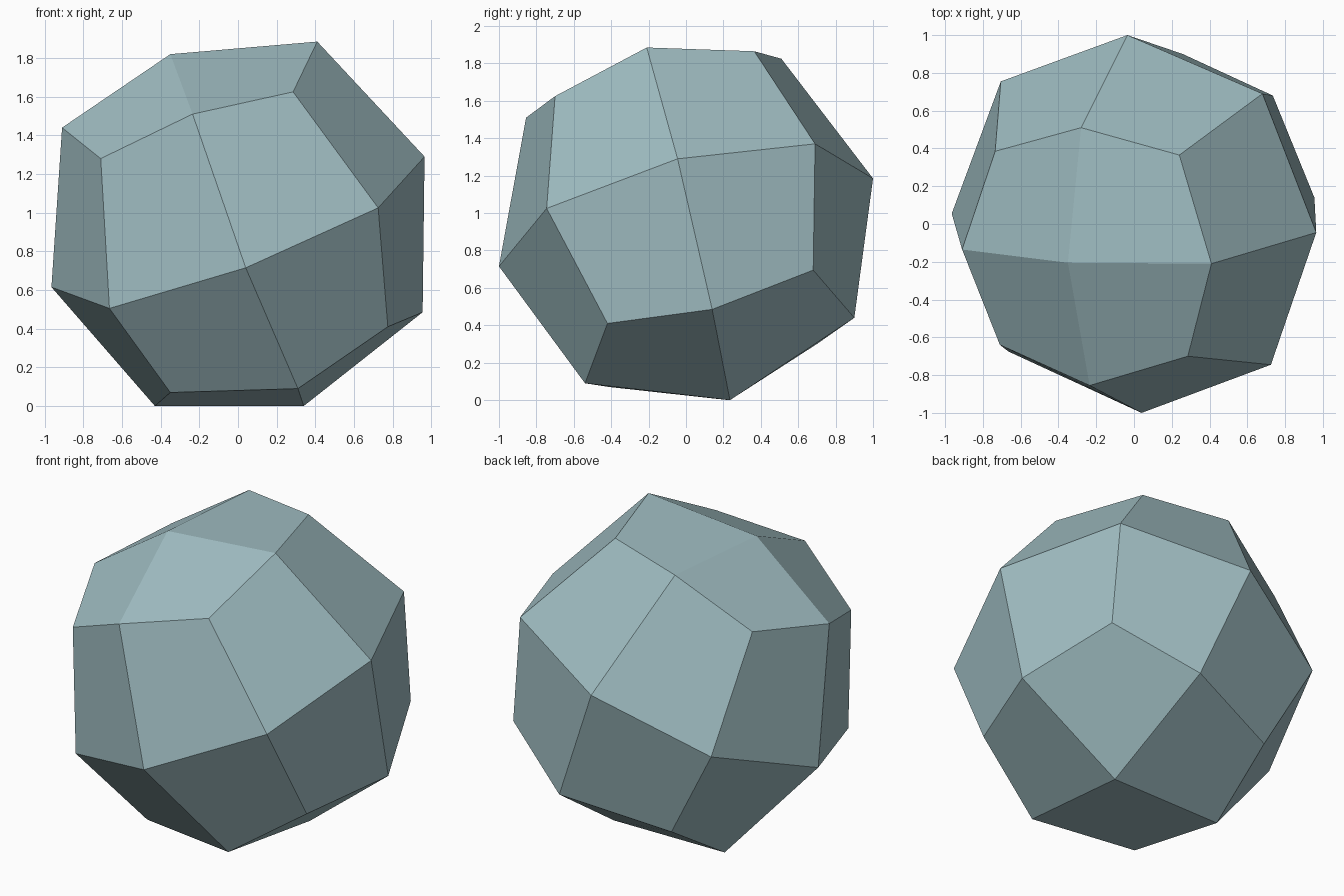
import bpy
import bmesh
from itertools import product

if "Cube" in bpy.data.objects:
    bpy.data.objects.remove(bpy.data.objects["Cube"])

# Irregular faceted ball: a 24-kite solid built on a tilted cube lattice.
# Corner layout: rows follow the tilted up axis, then right, then front (each +, 0, -).
top_ring = [(.285, -.70, 1.625), (.41, -.21, 1.885), (.24, .365, 1.865),
            (-.235, -.855, 1.51), (-.35, -.205, 1.82), (-.28, .51, 1.825),
            (-.71, -.64, 1.28), (-.91, -.135, 1.44), (-.735, .385, 1.54)]
middle_ring = [(.725, -.745, 1.025), (.965, -.045, 1.29), (.68, .69, 1.37),
               (.04, -1.0, .715), (0, 0, .94), (-.035, 1.0, 1.185),
               (-.665, -.675, .505), (-.965, .055, .615), (-.705, .755, .88)]
bottom_ring = [(.775, -.42, .41), (.955, .14, .485), (.735, .68, .695),
               (.31, -.54, .09), (.34, .235, 0), (.258, .90, .44),
               (-.35, -.41, .07), (-.43, .227, 0), (-.388, .70, .30)]

bm = bmesh.new()
verts = {}
for key, co in zip(product((1, 0, -1), repeat=3), top_ring + middle_ring + bottom_ring):
    if any(key):
        verts[key] = bm.verts.new(co)


def keep(corner, axes):
    """Lattice key of a corner with only the given axes kept."""
    return tuple(c if n in axes else 0 for n, c in enumerate(corner))


# Three kites meet at every lattice corner
for corner in product((1, -1), repeat=3):
    for a in range(3):
        b, c = (a + 1) % 3, (a + 2) % 3
        bm.faces.new([verts[keep(corner, s)] for s in ((a,), (a, b), (a, b, c), (a, c))])
bmesh.ops.recalc_face_normals(bm, faces=bm.faces)

mesh = bpy.data.meshes.new("faceted_ball")
bm.to_mesh(mesh)
bm.free()
ball = bpy.data.objects.new("faceted_ball", mesh)
bpy.context.collection.objects.link(ball)

# One flat grey-teal colour
mat = bpy.data.materials.new("grey_teal")
mat.diffuse_color = (.35, .51, .54, 1)
mat.use_nodes = True
mat.node_tree.nodes["Principled BSDF"].inputs["Base Color"].default_value = mat.diffuse_color
mesh.materials.append(mat)
